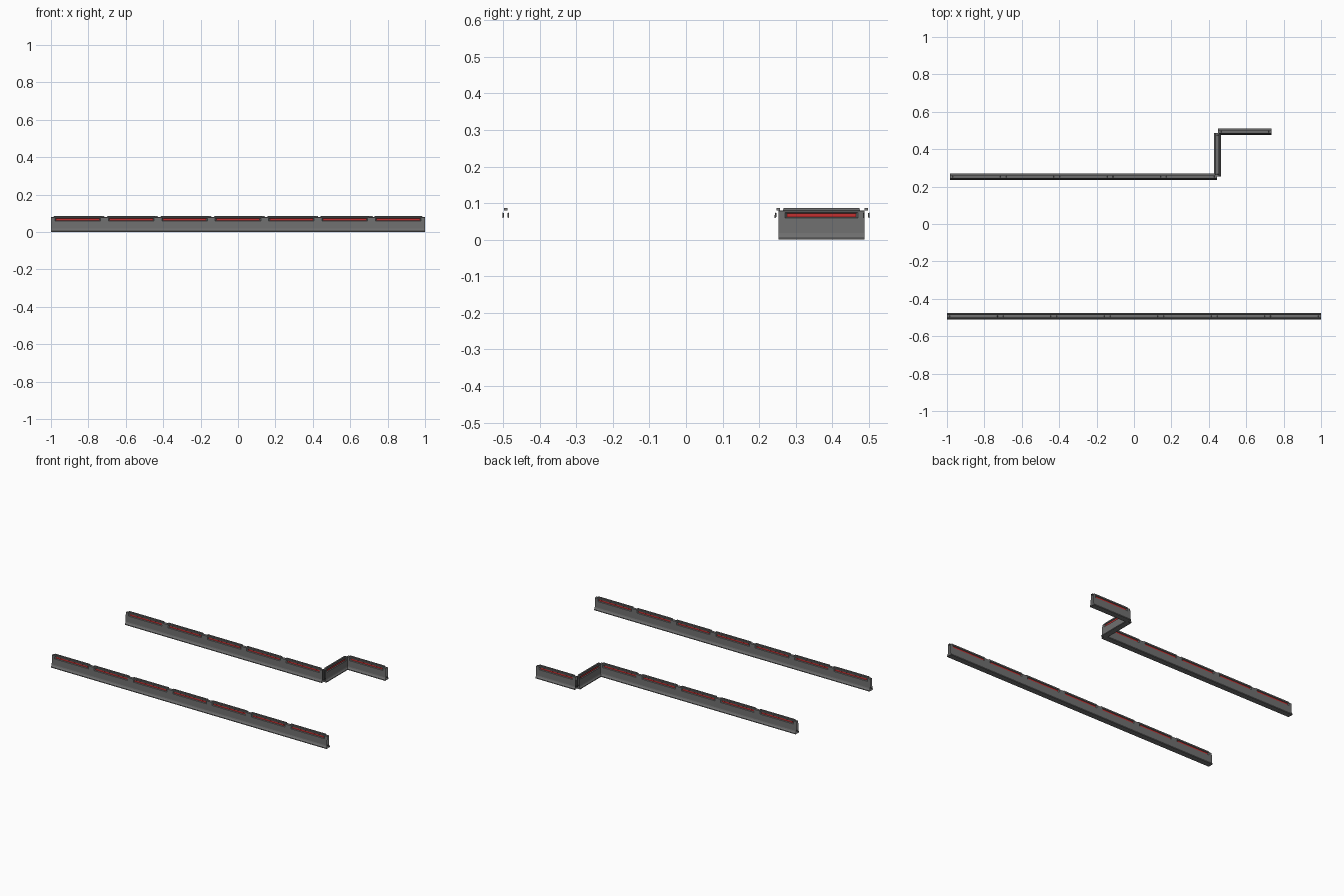
import bpy, bmesh, math

if "Cube" in bpy.data.objects:
    bpy.data.objects.remove(bpy.data.objects["Cube"])

def material(name, rgb):
    m = bpy.data.materials.new(name)
    m.diffuse_color = (*rgb, 1)
    m.use_nodes = True
    m.node_tree.nodes["Principled BSDF"].inputs["Base Color"].default_value = m.diffuse_color
    return m

GREY = material("concrete_grey", (0.16, 0.16, 0.16))
RED = material("reflector_red", (0.55, 0.03, 0.03))

LENGTH = 2 / 7
# half profile (half width, height) from foot to wall top
FOOT = [(0.018, 0.0), (0.018, 0.005), (0.0125, 0.012), (0.0105, 0.019)]
WALL_TOP = (0.009, 0.079)
RIDGE_W, RIDGE_TOP = 0.0045, 0.087
DEPTH = 0.005


def wall_y(z):
    """Half width of the sloping wall at height z."""
    (w0, z0), (w1, z1) = FOOT[-1], WALL_TOP
    return w0 + (w1 - w0) * (z - z0) / (z1 - z0)


def barrier(name, centre, angle=0.0, length=LENGTH):
    bm = bmesh.new()
    h = length / 2
    s = length / LENGTH

    def face(points, mat=0):
        f = bm.faces.new([bm.verts.new(p) for p in points])
        f.material_index = mat

    for side in (-1, 1):
        def quad(pts, mat=0):
            pts = [(x, side * y, z) for x, y, z in pts]
            face(pts if side < 0 else pts[::-1], mat)

        def strip(a, b):
            quad([(-h, a[0], a[1]), (h, a[0], a[1]), (h, b[0], b[1]), (-h, b[0], b[1])])

        # flared foot
        for a, b in zip(FOOT, FOOT[1:]):
            strip(a, b)

        # wall around the reflector slot
        zl, zh = 0.059, 0.075
        lo, hi = (wall_y(zl), zl), (wall_y(zh), zh)
        strip(FOOT[-1], lo)
        strip(hi, WALL_TOP)
        g = h - 0.021 * s
        for x0, x1 in ((-h, -g), (g, h)):
            quad([(x0, *lo), (x1, *lo), (x1, *hi), (x0, *hi)])

        # recessed slot with red floor
        f = h - 0.027 * s
        yi = wall_y(0.067) - DEPTH
        outer = [(-g, *lo), (g, *lo), (g, *hi), (-g, *hi)]
        inner = [(-f, yi, 0.062), (f, yi, 0.062), (f, yi, 0.072), (-f, yi, 0.072)]
        for i in range(4):
            j = (i + 1) % 4
            quad([outer[i], outer[j], inner[j], inner[i]])
        quad(inner, 1)

        # shoulder and ridge side
        strip(WALL_TOP, (RIDGE_W, 0.080))
        r0, r1 = h - 0.014 * s, h - 0.017 * s
        quad([(-r0, RIDGE_W, 0.08), (r0, RIDGE_W, 0.08),
              (r1, RIDGE_W, RIDGE_TOP), (-r1, RIDGE_W, RIDGE_TOP)])

    # ridge top, ridge ends and the low ledges beside them
    w = RIDGE_W
    face([(-r1, -w, RIDGE_TOP), (r1, -w, RIDGE_TOP), (r1, w, RIDGE_TOP), (-r1, w, RIDGE_TOP)])
    face([(r0, -w, 0.08), (r0, w, 0.08), (r1, w, RIDGE_TOP), (r1, -w, RIDGE_TOP)])
    face([(-r0, w, 0.08), (-r0, -w, 0.08), (-r1, -w, RIDGE_TOP), (-r1, w, RIDGE_TOP)])
    for x0, x1 in ((-h, -r0), (r0, h)):
        face([(x0, -w, 0.08), (x1, -w, 0.08), (x1, w, 0.08), (x0, w, 0.08)])
    # underside
    b = FOOT[0][0]
    face([(-h, b, 0), (h, b, 0), (h, -b, 0), (-h, -b, 0)])

    bmesh.ops.remove_doubles(bm, verts=bm.verts, dist=1e-5)
    mesh = bpy.data.meshes.new(name)
    bm.to_mesh(mesh)
    bm.free()
    mesh.materials.append(GREY)
    mesh.materials.append(RED)
    ob = bpy.data.objects.new(name, mesh)
    ob.location = (*centre, 0)
    ob.rotation_euler.z = angle
    bpy.context.collection.objects.link(ob)


# front row
for i in range(7):
    barrier(f"front_barrier_{i + 1}", (-1 + LENGTH * (i + 0.5), -0.493))
# back row, cross piece and offset end piece
for i in range(5):
    barrier(f"back_barrier_{i + 1}", (-0.985 + LENGTH * (i + 0.5), 0.252))
barrier("cross_barrier", (0.446, 0.3705), math.pi / 2, 0.234)
barrier("offset_barrier", (0.593, 0.493))
